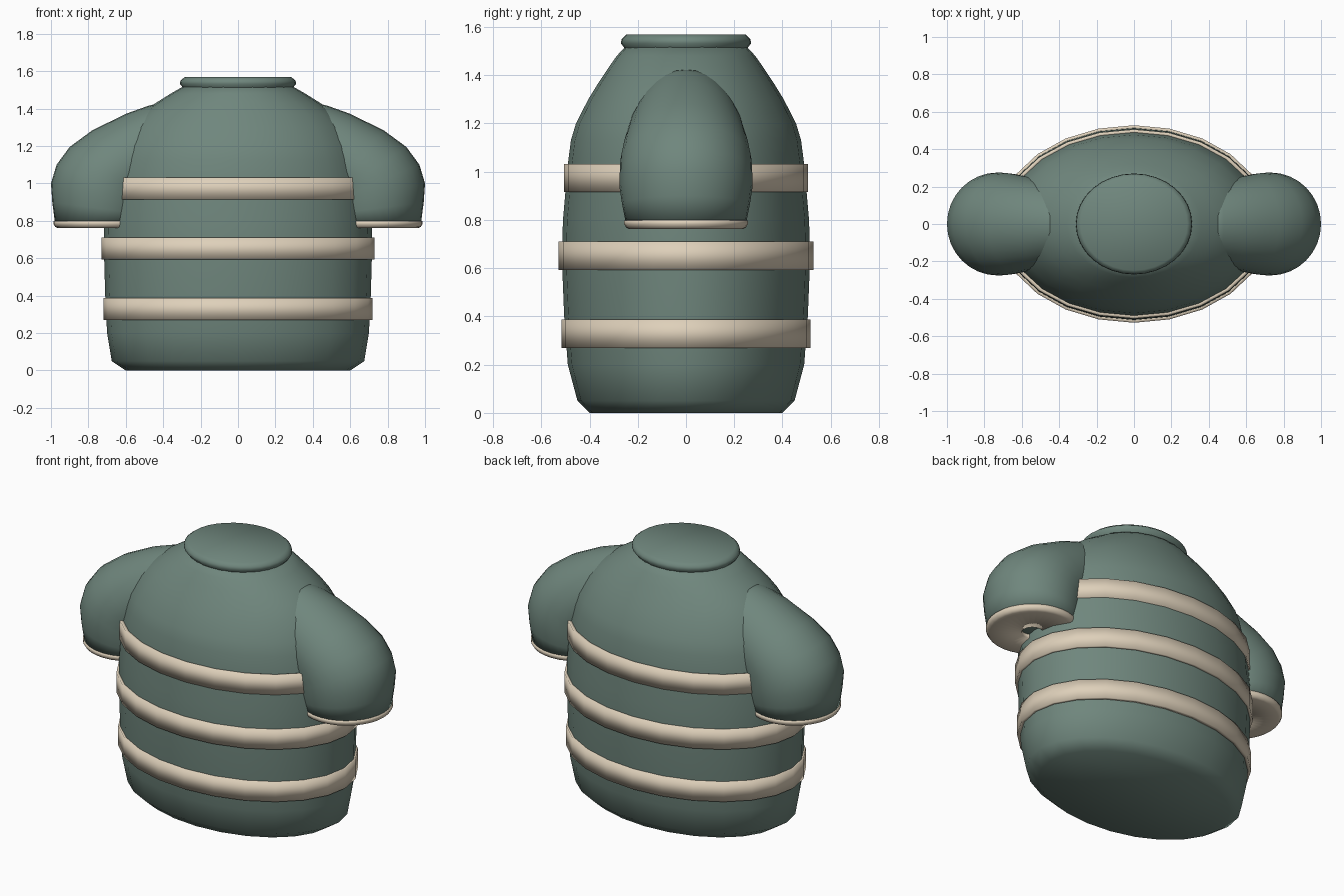
import bpy, bmesh
from math import sin, cos, pi

if "Cube" in bpy.data.objects:
    bpy.data.objects.remove(bpy.data.objects["Cube"])


def material(name, color):
    m = bpy.data.materials.new(name)
    m.diffuse_color = (*color, 1)
    m.use_nodes = True
    m.node_tree.nodes["Principled BSDF"].inputs["Base Color"].default_value = m.diffuse_color
    return m


GREEN = material("green_knit", (0.16, 0.24, 0.205))
CREAM = material("cream_knit", (0.73, 0.63, 0.49))


def loft(name, rings, mat, closed=False, mirror=False):
    """Skin a list of point rings; cap the ends, or join last to first if closed."""
    bm = bmesh.new()
    loops = [[bm.verts.new(p) for p in ring] for ring in rings]
    n = len(loops[0])
    pairs = list(zip(loops, loops[1:]))
    if closed:
        pairs.append((loops[-1], loops[0]))
    else:
        bm.faces.new(loops[0])
        bm.faces.new(loops[-1])
    for a, b in pairs:
        for i in range(n):
            j = (i + 1) % n
            bm.faces.new((a[i], a[j], b[j], b[i]))
    bmesh.ops.recalc_face_normals(bm, faces=bm.faces)
    for f in bm.faces:
        f.smooth = True
    me = bpy.data.meshes.new(name)
    bm.to_mesh(me)
    bm.free()
    me.materials.append(mat)
    ob = bpy.data.objects.new(name, me)
    bpy.context.collection.objects.link(ob)
    if mirror:
        ob.modifiers.new("Mirror", 'MIRROR').use_mirror_merge = False
    return ob


def ellipse(z, rx, ry, n=24, cx=0):
    return [(cx + rx * cos(2 * pi * i / n), ry * sin(2 * pi * i / n), z) for i in range(n)]


# body: oval rings of (z, half width, half depth)
BODY = [(0, .60, .40), (.05, .675, .45), (.20, .70, .49), (.40, .71, .505),
        (.65, .717, .515), (.80, .715, .51), (.95, .705, .497), (1.03, .695, .49),
        (1.13, .67, .477), (1.20, .645, .456), (1.30, .585, .405), (1.37, .52, .362),
        (1.43, .44, .322), (1.48, .36, .287), (1.52, .29, .25)]
loft("body", [ellipse(*r) for r in BODY], GREEN)

# collar: closed rounded oval
COLLAR = [(1.49, .285, .245), (1.515, .297, .257), (1.532, .311, .27),
          (1.55, .308, .267), (1.568, .285, .248)]
loft("collar", [ellipse(*r, 32) for r in COLLAR], GREEN)

# stripes: flat bands around the body
for name, z0, z1, rx, ry in [("lower_stripe", .27, .388, .72, .517),
                             ("middle_stripe", .592, .71, .73, .528),
                             ("upper_stripe", .915, 1.032, .715, .506)]:
    t = .022
    loft(name, [ellipse(z0, rx, ry), ellipse(z1, rx, ry),
                ellipse(z1, rx - t, ry - t), ellipse(z0, rx - t, ry - t)], CREAM, closed=True)

# sleeve: sections of (outer x, z), (inner x, z), half depth
SLEEVE = [(.40, 1.435, .36, .95, .21), (.48, 1.415, .39, .94, .222),
          (.60, 1.372, .42, .93, .24), (.78, 1.283, .45, .91, .26),
          (.90, 1.195, .46, .90, .272), (.97, 1.10, .46, .88, .275),
          (1.0, 1.0, .46, .86, .275), (.993, .90, .47, .83, .265),
          (.978, .785, .482, .785, .249)]


def section(xo, zo, xi, zi, hy, n=32):
    pts = []
    for i in range(n):
        a = 2 * pi * i / n
        k = (1 + cos(a)) / 2
        pts.append((xi + (xo - xi) * k, hy * sin(a), zi + (zo - zi) * k))
    return pts


loft("sleeve", [section(*s) for s in SLEEVE], GREEN, mirror=True)

# cuff: ring with a small opening underneath
CUFF = [(.762, .06), (.762, .235), (.768, .248), (.782, .256), (.798, .256),
        (.80, .24), (.79, .06)]
loft("cuff", [ellipse(z, r, r, 32, .73) for z, r in CUFF], CREAM, closed=True, mirror=True)
